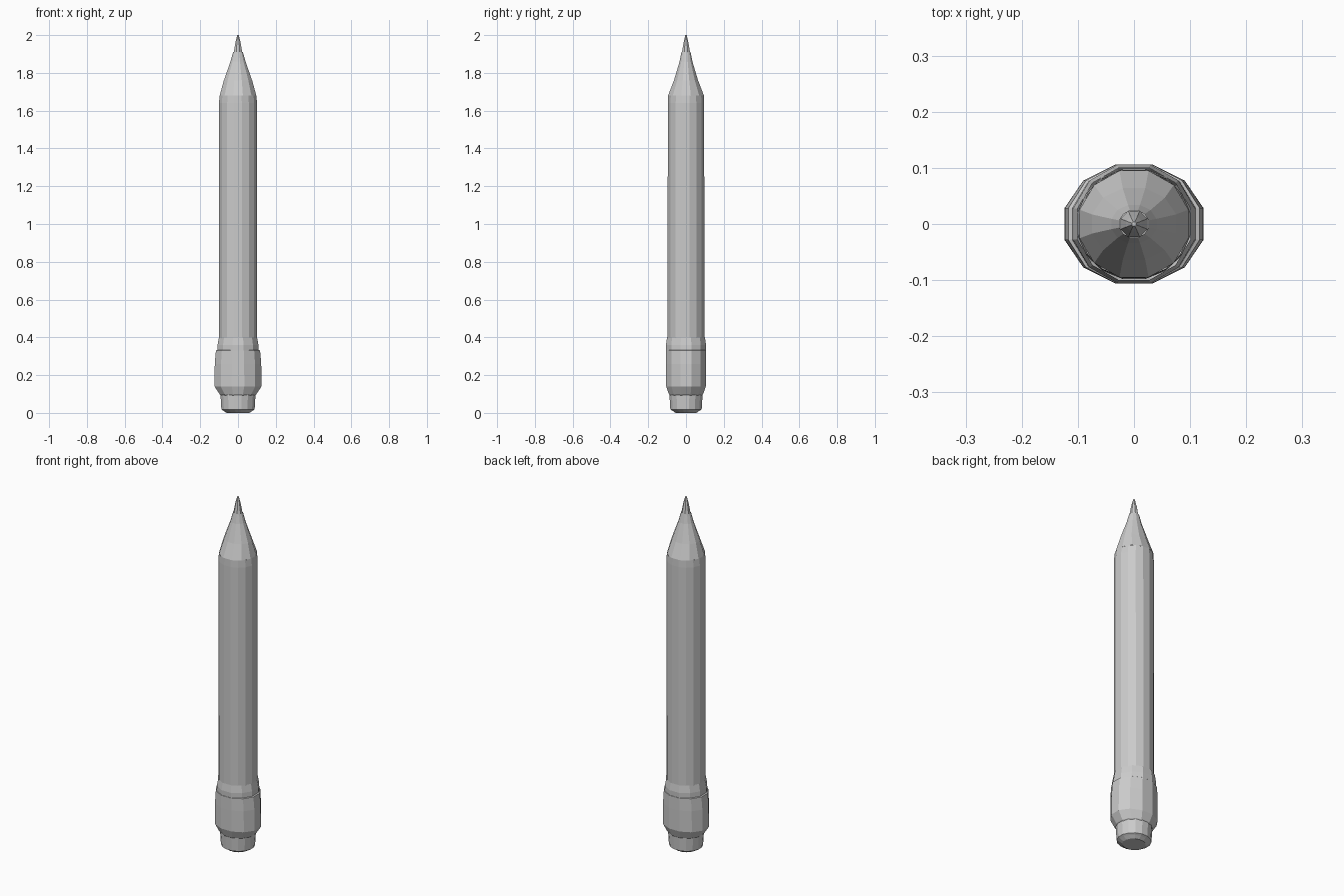
import bpy, bmesh, math

if "Cube" in bpy.data.objects:
    bpy.data.objects.remove(bpy.data.objects["Cube"])


def loft(name, rings, sides, close_bottom=False, close_top=False):
    """Faceted tube through rings of (z, half width x, half depth y); flats face the axes."""
    bm = bmesh.new()
    k = 1 / math.cos(math.pi / sides)
    loops = []
    for z, rx, ry in rings:
        loop = []
        for i in range(sides):
            a = 2 * math.pi * (i + 0.5) / sides
            loop.append(bm.verts.new((rx * k * math.cos(a), ry * k * math.sin(a), z)))
        loops.append(loop)
    for lo, hi in zip(loops, loops[1:]):
        for i in range(sides):
            j = (i + 1) % sides
            bm.faces.new((lo[i], lo[j], hi[j], hi[i]))
    if close_bottom:
        bm.faces.new(loops[0][::-1])
    if close_top:
        bm.faces.new(loops[-1])
    bmesh.ops.recalc_face_normals(bm, faces=bm.faces)
    mesh = bpy.data.meshes.new(name)
    bm.to_mesh(mesh)
    bm.free()
    obj = bpy.data.objects.new(name, mesh)
    bpy.context.collection.objects.link(obj)
    return obj


# End plug with a small raised centre underneath
loft("end_plug", [(0.0, 0.06, 0.055), (0.012, 0.078, 0.072), (0.018, 0.088, 0.083),
                  (0.10, 0.093, 0.088)], 16, close_bottom=True)

# Wide sleeve around the lower end, chamfered underneath
loft("sleeve", [(0.092, 0.090, 0.085), (0.098, 0.097, 0.090), (0.14, 0.124, 0.105),
                (0.26, 0.123, 0.106), (0.33, 0.117, 0.106), (0.335, 0.104, 0.101)], 12)

# Tapered collar between sleeve and shaft
loft("collar", [(0.33, 0.110, 0.105), (0.36, 0.108, 0.106), (0.40, 0.101, 0.100)], 12)

# Long faceted shaft with a slight shoulder at the top
loft("shaft", [(0.38, 0.101, 0.098), (1.64, 0.101, 0.096), (1.68, 0.097, 0.095)], 16)

# Sharpened cone
loft("cone", [(1.68, 0.097, 0.095), (1.76, 0.075, 0.064), (1.86, 0.040, 0.034),
              (1.91, 0.026, 0.024)], 12)

# Lead point
loft("lead_point", [(1.90, 0.024, 0.023), (1.96, 0.014, 0.013), (2.0, 0.004, 0.004)],
     8, close_top=True)
